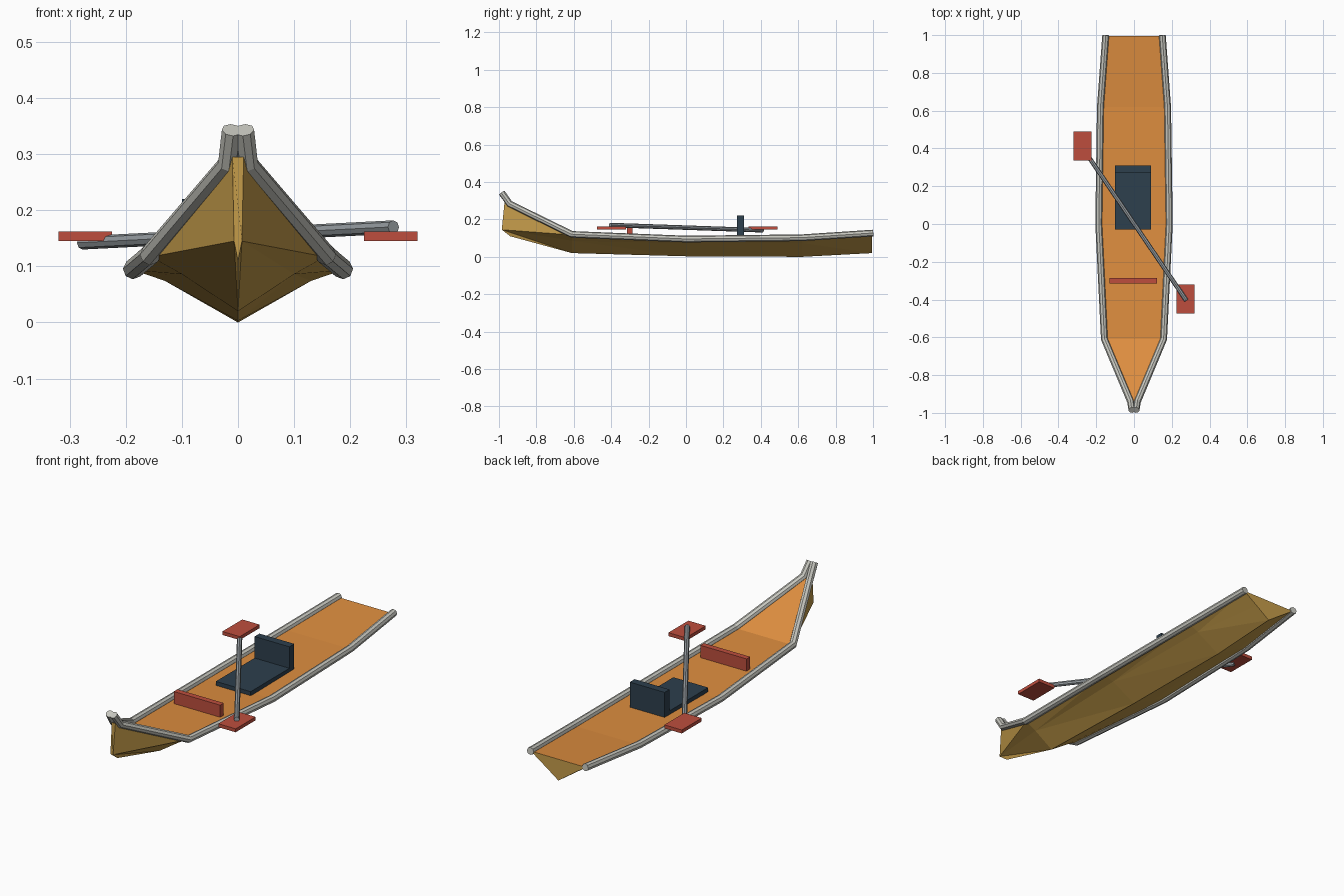
import bpy
import bmesh
from mathutils import Vector

cube = bpy.data.objects.get("Cube")
if cube:
    bpy.data.objects.remove(cube, do_unlink=True)


def material(name, rgb):
    mat = bpy.data.materials.new(name)
    mat.use_nodes = True
    mat.diffuse_color = (*rgb, 1)
    mat.node_tree.nodes["Principled BSDF"].inputs["Base Color"].default_value = (*rgb, 1)
    return mat


TAN = material("tan hull", (0.57, 0.34, 0.07))
ORANGE = material("orange deck", (0.73, 0.27, 0.05))
SILVER = material("pale rail", (0.57, 0.57, 0.52))
GREY = material("grey shaft", (0.31, 0.34, 0.36))
RED = material("red paint", (0.51, 0.076, 0.048))
NAVY = material("dark seat", (0.026, 0.05, 0.075))


def finish(name, bm, *mats):
    mesh = bpy.data.meshes.new(name)
    bm.to_mesh(mesh)
    bm.free()
    for mat in mats:
        mesh.materials.append(mat)
    obj = bpy.data.objects.new(name, mesh)
    bpy.context.collection.objects.link(obj)
    return obj


def box(name, low, high, mat):
    low, high = Vector(low), Vector(high)
    bm = bmesh.new()
    bmesh.ops.create_cube(bm, size=1)
    bmesh.ops.scale(bm, vec=high - low, verts=bm.verts)
    bmesh.ops.translate(bm, vec=(low + high) / 2, verts=bm.verts)
    return finish(name, bm, mat)


def tube(name, points, radius, mat):
    curve = bpy.data.curves.new(name, "CURVE")
    curve.dimensions = "3D"
    curve.bevel_depth = radius
    curve.bevel_resolution = 2
    curve.use_fill_caps = True
    spline = curve.splines.new("POLY")
    spline.points.add(len(points) - 1)
    for p, co in zip(spline.points, points):
        p.co = (*co, 1)
    spline.use_smooth = False
    curve.materials.append(mat)
    obj = bpy.data.objects.new(name, curve)
    bpy.context.collection.objects.link(obj)
    bpy.ops.object.select_all(action="DESELECT")
    obj.select_set(True)
    bpy.context.view_layer.objects.active = obj
    bpy.ops.object.convert(target="MESH")
    return obj


# Hull: each station holds gunwale, chine and keel points of the +x half
stations = [
    [(0.01, -0.97, 0.295), (0.007, -0.985, 0.145), (0, -0.94, 0.11)],
    [(0.155, -0.61, 0.117), (0.10, -0.61, 0.086), (0, -0.61, 0.02)],
    [(0.185, 0, 0.093), (0.13, 0, 0.074), (0, 0, 0.003)],
    [(0.177, 0.62, 0.10), (0.125, 0.62, 0.074), (0, 0.62, 0)],
    [(0.15, 0.995, 0.125), (0.075, 0.995, 0.073), (0, 0.995, 0.02)],
]
bm = bmesh.new()
rows = []
for gunwale, chine, keel in stations:
    flip = [(-x, y, z) for x, y, z in (chine, gunwale)]
    rows.append([bm.verts.new(p) for p in (gunwale, chine, keel, *flip)])
for a, b in zip(rows, rows[1:]):
    for i in range(4):
        j = i + 1
        if i < 2:
            bm.faces.new((a[i], a[j], b[i] if i == 0 else b[j]))
            bm.faces.new((a[j], b[j], b[i]) if i == 0 else (a[i], b[j], b[i]))
        else:
            bm.faces.new((a[i], a[j], b[i] if i == 2 else b[j]))
            bm.faces.new((a[j], b[j], b[i]) if i == 2 else (a[i], b[j], b[i]))
    bm.faces.new((a[0], b[0], b[4], a[4])).material_index = 1
bm.faces.new(rows[0])
bm.faces.new(rows[-1])
bmesh.ops.recalc_face_normals(bm, faces=bm.faces)
finish("hull", bm, TAN, ORANGE)

# Gunwale rails, rising together at the bow
rail = [(0.011, -0.985, 0.343), (0.018, -0.942, 0.283), (0.157, -0.61, 0.12),
        (0.187, 0, 0.095), (0.178, 0.62, 0.102), (0.15, 1, 0.127)]
for side, s in (("left", 1), ("right", -1)):
    tube(side + "_rail", [(s * x, y, z) for x, y, z in rail], 0.018, SILVER)

# Seat and foot board
box("seat_pad", (-0.1, -0.03, 0.085), (0.09, 0.31, 0.114), NAVY)
box("seat_back", (-0.1, 0.272, 0.1), (0.09, 0.31, 0.22), NAVY)
box("foot_board", (-0.13, -0.315, 0.085), (0.123, -0.287, 0.165), RED)

# Double paddle lying across the boat
tube("paddle_shaft", [(0.277, -0.405, 0.17), (-0.277, 0.41, 0.142)], 0.012, GREY)
box("left_blade", (0.225, -0.475, 0.145), (0.32, -0.32, 0.162), RED)
box("right_blade", (-0.32, 0.335, 0.145), (-0.225, 0.49, 0.162), RED)
